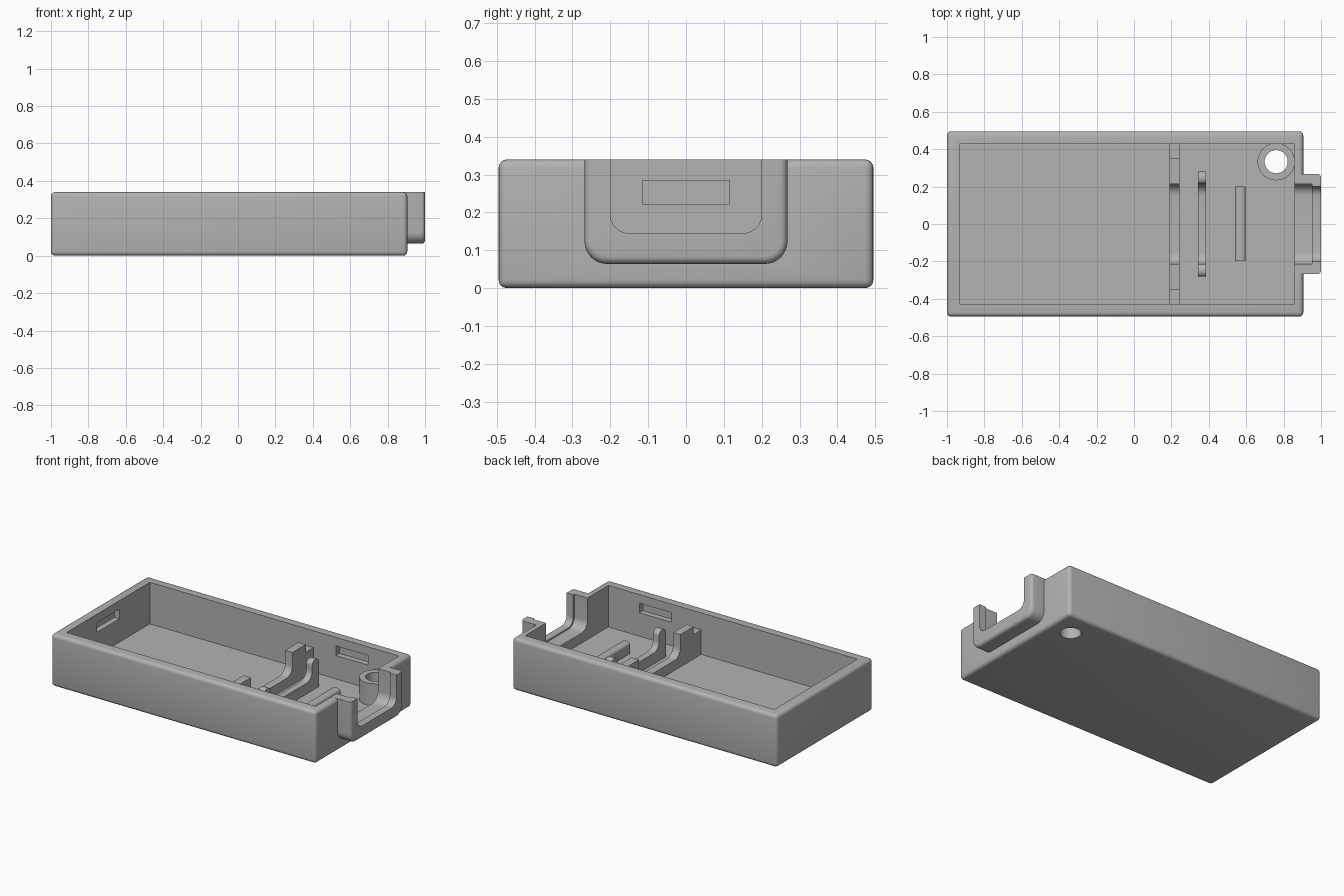
import bpy, bmesh, math
from mathutils import Vector

if "Cube" in bpy.data.objects:
    bpy.data.objects.remove(bpy.data.objects["Cube"])

GREY = (0.45, 0.45, 0.45, 1)
plastic = bpy.data.materials.new("grey plastic")
plastic.use_nodes = True
plastic.diffuse_color = GREY
plastic.node_tree.nodes["Principled BSDF"].inputs["Base Color"].default_value = GREY

TOP, FLOOR, SUNK = 0.34, 0.07, 0.04


def finish(name, bm):
    bmesh.ops.recalc_face_normals(bm, faces=bm.faces)
    mesh = bpy.data.meshes.new(name)
    bm.to_mesh(mesh)
    bm.free()
    mesh.materials.append(plastic)
    ob = bpy.data.objects.new(name, mesh)
    bpy.context.collection.objects.link(ob)
    return ob


def box(name, x, y, z, round_edges=0):
    bm = bmesh.new()
    bmesh.ops.create_cube(bm, size=1)
    for v in bm.verts:
        v.co = [lim[0] if c < 0 else lim[1] for c, lim in zip(v.co, (x, y, z))]
    if round_edges:
        bmesh.ops.bevel(bm, geom=bm.edges[:], offset=round_edges, segments=4,
                        profile=0.5, affect='EDGES')
    return finish(name, bm)


def cylinder(name, x, y, z0, z1, r, sides=32):
    bm = bmesh.new()
    bmesh.ops.create_cone(bm, cap_ends=True, segments=sides, radius1=r, radius2=r, depth=z1 - z0)
    bmesh.ops.translate(bm, verts=bm.verts, vec=(x, y, (z0 + z1) / 2))
    return finish(name, bm)


def outline(half):
    """Mirror a half profile of (y, z, radius) and round its square corners."""
    full = half + [(-y, z, r) for y, z, r in reversed(half)]
    pts = []
    for i, (y, z, r) in enumerate(full):
        p = Vector((y, z))
        if not r:
            pts.append(p)
            continue
        u = (Vector(full[i - 1][:2]) - p).normalized()
        v = (Vector(full[(i + 1) % len(full)][:2]) - p).normalized()
        for k in range(9):
            t = k * math.pi / 16
            pts.append(p + r * (u + v) - r * (v * math.cos(t) + u * math.sin(t)))
    return pts


def prism(name, half, x0, x1, round_end=0):
    """Extrude a mirrored profile along x, with an optional fillet at x1."""
    bm = bmesh.new()
    face = bm.faces.new([bm.verts.new((x0, p.x, p.y)) for p in outline(half)])
    new = bmesh.ops.extrude_face_region(bm, geom=[face])["geom"]
    bmesh.ops.translate(bm, verts=[g for g in new if isinstance(g, bmesh.types.BMVert)],
                        vec=(x1 - x0, 0, 0))
    if round_end:
        rim = [e for e in bm.edges if all(abs(v.co.x - x1) < 1e-5 for v in e.verts)]
        bmesh.ops.bevel(bm, geom=rim, offset=round_end, segments=4, profile=0.5, affect='EDGES')
    return finish(name, bm)


def boolean(ob, other, operation='DIFFERENCE'):
    mod = ob.modifiers.new("boolean", 'BOOLEAN')
    mod.operation, mod.solver, mod.object = operation, 'EXACT', other
    bpy.context.view_layer.objects.active = ob
    bpy.ops.object.modifier_apply(modifier=mod.name)
    bpy.data.objects.remove(other)


# Tray with its protruding cable collar
tray = box("tray", (-1, 0.905), (-0.495, 0.495), (0, TOP), 0.022)
collar = prism("collar", [(0.268, 0.4, 0), (0.268, 0.064, 0.06)], 0.87, 1, 0.02)
boolean(collar, box("trim", (0.5, 1.5), (-1, 1), (TOP, 1)))
boolean(tray, collar, 'UNION')

# Hollow interior and the stepped opening through the collar
boolean(tray, box("cavity", (-0.934, 0.858), (-0.427, 0.427), (FLOOR, 1)))
boolean(tray, prism("inner_opening", [(0.213, 0.5, 0), (0.213, 0.135, 0.06)], 0.8, 0.952))
boolean(tray, prism("outer_opening", [(0.2, 0.5, 0), (0.2, 0.145, 0.05)], 0.9, 1.1))

# Blind latch recesses in three walls
SLOT_Z = (0.222, 0.284)
boolean(tray, box("end_recess", (-0.97, -0.9), (-0.115, 0.115), SLOT_Z))
for side in (-1, 1):
    boolean(tray, box("side_recess", (0.405, 0.635), sorted((side * 0.4, side * 0.463)), SLOT_Z))

# Screw boss with a hole through the base
boss = cylinder("screw_boss", 0.76, 0.333, SUNK, 0.215, 0.1, 24)
for part in (tray, boss):
    boolean(part, cylinder("hole", 0.76, 0.333, -0.1, 0.5, 0.062))

# Cradle ribs across the floor
wide_rib = prism("wide_cradle_rib", [
    (0.44, SUNK, 0), (0.44, 0.23, 0), (0.35, 0.23, 0), (0.35, 0.28, 0),
    (0.213, 0.28, 0), (0.213, 0.135, 0.06)], 0.19, 0.243)
narrow_rib = prism("narrow_cradle_rib", [
    (0.282, SUNK, 0), (0.282, 0.26, 0.03), (0.213, 0.26, 0.03), (0.213, 0.14, 0.06)],
    0.342, 0.385)

# Low support bar with rounded upper edges
bar = box("support_bar", (0.54, 0.597), (-0.197, 0.2), (SUNK, 0.145))
bm = bmesh.new()
bm.from_mesh(bar.data)
bmesh.ops.bevel(bm, geom=[e for e in bm.edges if all(v.co.z > 0.1 for v in e.verts)
                          and abs(e.verts[0].co.y - e.verts[1].co.y) > 0.1],
                offset=0.02, segments=4, profile=0.5, affect='EDGES')
bm.to_mesh(bar.data)
bm.free()

# Smooth the fillets, keep hard edges sharp
bpy.ops.object.select_all(action='DESELECT')
for ob in (tray, boss, wide_rib, narrow_rib, bar):
    ob.select_set(True)
bpy.context.view_layer.objects.active = tray
bpy.ops.object.shade_smooth_by_angle(angle=math.radians(30))
